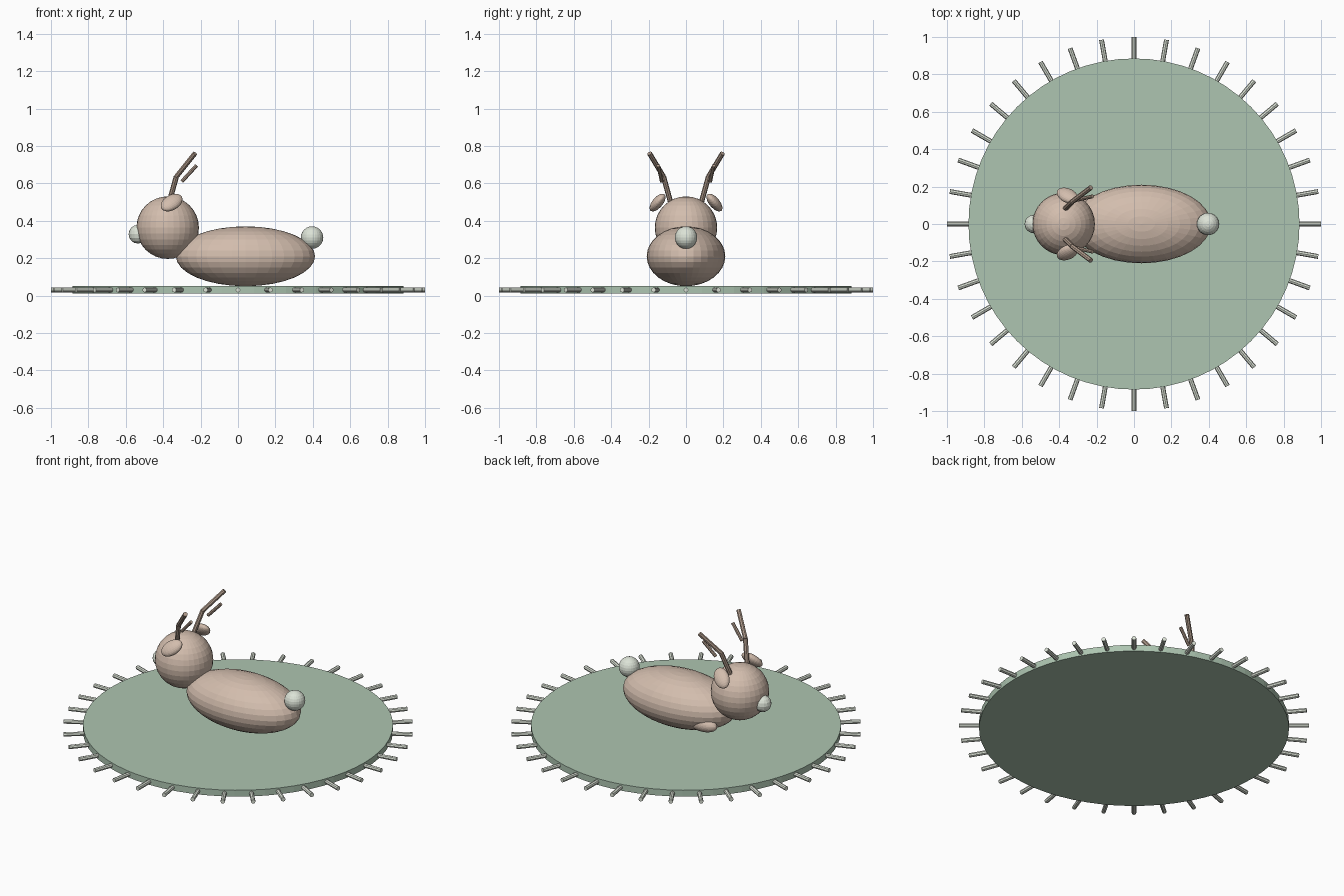
import bpy
import math
from mathutils import Matrix, Vector

old = bpy.data.objects.get("Cube")
if old:
    bpy.data.objects.remove(old, do_unlink=True)


def material(name, rgb):
    m = bpy.data.materials.new(name)
    m.use_nodes = True
    m.diffuse_color = (*rgb, 1)
    m.node_tree.nodes["Principled BSDF"].inputs["Base Color"].default_value = (*rgb, 1)
    return m


GREEN = material("sage_green", (0.42, 0.56, 0.44))
TAN = material("warm_tan", (0.65, 0.51, 0.42))
BROWN = material("antler_brown", (0.45, 0.34, 0.27))
CREAM = material("pale_cream", (0.72, 0.77, 0.68))


def finish(name, mat):
    ob = bpy.context.object
    ob.name = name
    ob.data.materials.append(mat)
    return ob


def ellipsoid(name, mat, centre, radii, segments=32, rings=16):
    bpy.ops.mesh.primitive_uv_sphere_add(segments=segments, ring_count=rings, radius=1, location=centre)
    ob = finish(name, mat)
    ob.scale = radii
    return ob


def rod(name, mat, start, end, radius, tip=None, sides=8):
    a, b = Vector(start), Vector(end)
    bpy.ops.mesh.primitive_cone_add(vertices=sides, radius1=radius, radius2=tip or radius,
                                    depth=(b - a).length, location=(a + b) / 2)
    ob = finish(name, mat)
    ob.rotation_euler = (b - a).to_track_quat('Z', 'Y').to_euler()
    return ob


# Round rug with two inlaid rings and a fringe
bpy.ops.mesh.primitive_cylinder_add(vertices=64, radius=0.885, depth=0.04, location=(0, 0, 0.03))
finish("rug", GREEN)
for name, radius in (("outer_ring", 0.64), ("inner_ring", 0.39)):
    bpy.ops.mesh.primitive_torus_add(major_radius=radius, minor_radius=0.02, major_segments=64,
                                     minor_segments=8, location=(0, 0, 0.03))
    finish(name, GREEN)
for i in range(36):
    a = math.tau * i / 36
    d = Vector((math.cos(a), math.sin(a), 0))
    up = Vector((0, 0, 0.03))
    rod(f"fringe_{i + 1}", CREAM, d * 0.86 + up, d + up, 0.013)

# Lying animal: body, head, muzzle, tail and tucked paw
ellipsoid("body", TAN, (0.04, 0, 0.21), (0.372, 0.21, 0.16))
ellipsoid("head", TAN, (-0.376, 0, 0.363), (0.167,) * 3)
ellipsoid("nose", CREAM, (-0.535, 0, 0.328), (0.05,) * 3, 16, 8)
ellipsoid("tail", CREAM, (0.396, 0, 0.31), (0.06,) * 3, 24, 12)
ellipsoid("front_paw", TAN, (-0.19, 0.11, 0.15), (0.1, 0.045, 0.045))

# Ears and antlers on both sides
for side, s in (("left", 1), ("right", -1)):
    ear = ellipsoid(side + "_ear", TAN, (0, 0, 0), (1, 1, 1), 24, 12)
    long = Vector((0.72, -0.45 * s, 0.53)).normalized()
    out = Vector((0, 0.76 * s, 0.65)).normalized()
    mid = out.cross(long)
    ear.matrix_world = (Matrix.Translation((-0.355, 0.152 * s, 0.497))
                        @ Matrix((mid, out, long)).transposed().to_4x4()
                        @ Matrix.Diagonal((0.045, 0.028, 0.068, 1)))
    base, bend = (-0.37, 0.08 * s, 0.49), (-0.33, 0.12 * s, 0.635)
    rod(side + "_antler_base", BROWN, base, bend, 0.014)
    rod(side + "_antler_tip", BROWN, bend, (-0.23, 0.195 * s, 0.76), 0.0135)
    rod(side + "_antler_tine", BROWN, (-0.3, 0.13 * s, 0.61), (-0.222, 0.148 * s, 0.695), 0.01)
